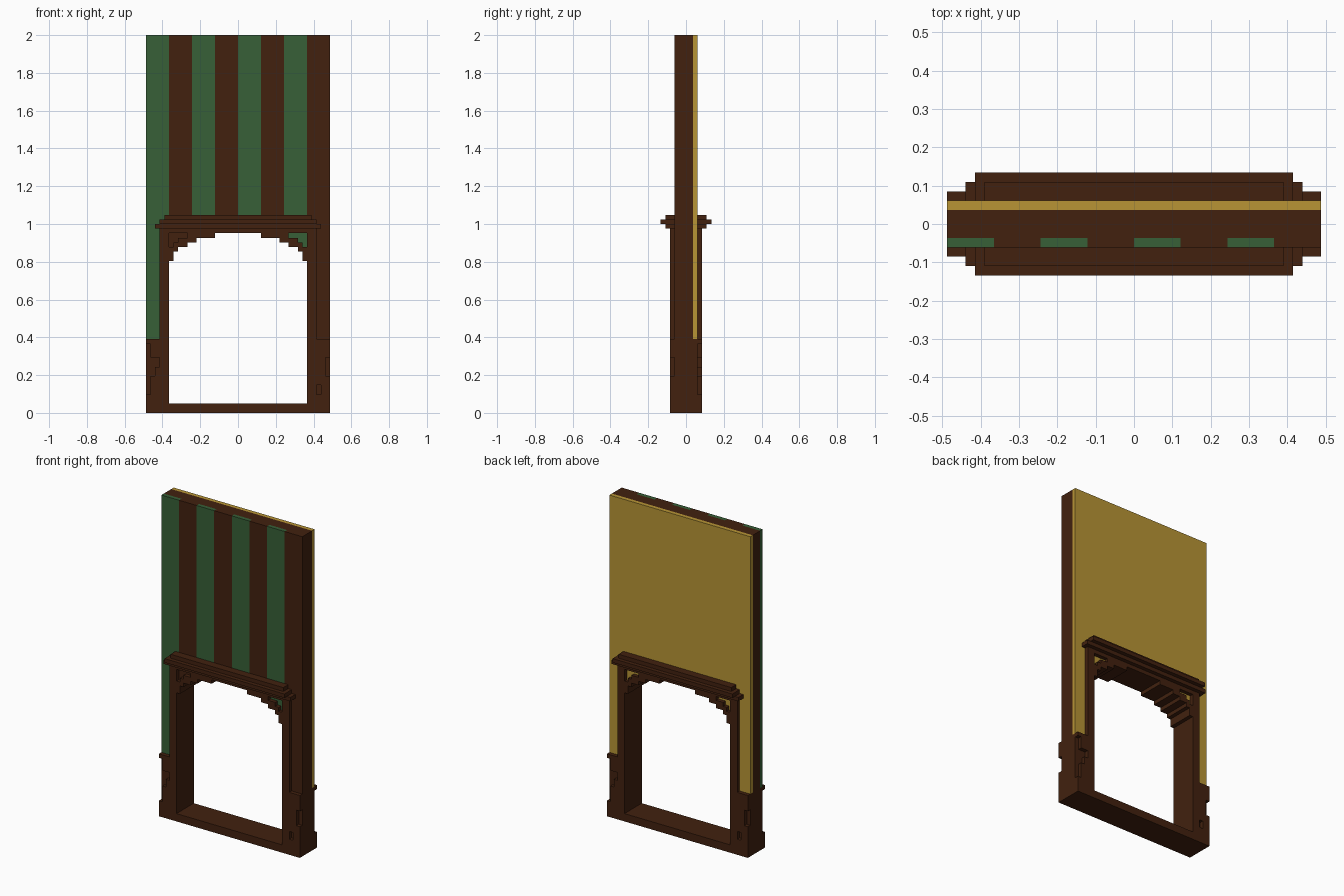
import bpy, bmesh
from mathutils import Vector

cube = bpy.data.objects.get("Cube")
if cube:
    bpy.data.objects.remove(cube, do_unlink=True)

U = 2 / 82  # grid unit: the wall is 82 units high and 40 wide


def material(name, rgb):
    m = bpy.data.materials.new(name)
    m.use_nodes = True
    m.diffuse_color = (*rgb, 1)
    bsdf = m.node_tree.nodes["Principled BSDF"]
    bsdf.inputs["Base Color"].default_value = (*rgb, 1)
    bsdf.inputs["Roughness"].default_value = 0.8
    return m


brown = material("dark_wood", (0.054, 0.0152, 0.0048))
green = material("green_paint", (0.038, 0.115, 0.038))
gold = material("gold_plaster", (0.479, 0.300, 0.036))


def blocks(name, mat, boxes):
    """One object from boxes given as (x0, x1, y0, y1, z0, z1) in grid units."""
    bm = bmesh.new()
    for x0, x1, y0, y1, z0, z1 in boxes:
        x0, x1 = sorted((x0, x1))
        y0, y1 = sorted((y0, y1))
        size = Vector((x1 - x0, y1 - y0, z1 - z0)) * U
        mid = Vector((x0 + x1, y0 + y1, z0 + z1)) * U / 2
        made = bmesh.ops.create_cube(bm, size=1)["verts"]
        for v in made:
            v.co = Vector(a * b for a, b in zip(v.co, size)) + mid
    mesh = bpy.data.meshes.new(name)
    bm.to_mesh(mesh)
    bm.free()
    mesh.materials.append(mat)
    obj = bpy.data.objects.new(name, mesh)
    bpy.context.collection.objects.link(obj)
    return obj


SIDES = ((-1, "right"), (1, "left"))
FRAME = 3.5   # half depth of the door frame
WALL = 2.5    # half depth of the wall
CORE = 1.5    # half depth of the wall core

# Upper wall: core, striped front and plain back
blocks("wall_core", brown, [(-20, 20, -CORE, CORE, 40, 82)])
blocks("wall_back", gold, [(-20, 20, CORE, WALL, 40, 82)])
for colour, mat, first in (("green", green, -20), ("brown", brown, -15)):
    blocks(f"{colour}_stripes", mat,
           [(x, x + 5, -WALL, -CORE, 40, 82) for x in range(first, 20, 10)])

# Narrow wall strips beside the doorway
for s, side in SIDES:
    x0, x1 = 17 * s, 20 * s
    blocks(f"{side}_wall_core", brown, [(x0, x1, -CORE, CORE, 16, 40)])
    blocks(f"{side}_wall_back", gold, [(x0, x1, CORE, WALL, 16, 40)])
    blocks(f"{side}_wall_front", green if s < 0 else brown,
           [(x0, x1, -WALL, -CORE, 16, 40)])

# Door frame: sill, jambs, lintel
blocks("sill", brown, [(-15, 15, -FRAME, FRAME, 0, 2)])
blocks("lintel", brown, [(-17, 17, -FRAME, FRAME, 39, 40)])
for s, side in SIDES:
    blocks(f"{side}_jamb", brown, [(15 * s, 17 * s, -FRAME, FRAME, 0, 39)])

# Stepped brackets under the lintel, with wall showing in their openings
STEPS = [(5, 9, 38, 39), (9, 11, 37, 39), (11, 13, 36, 38),
         (13, 14, 35, 37), (14, 15, 33, 36)]
OPENINGS = [(11, 15, 38, 39), (13, 15, 37, 38), (14, 15, 36, 37)]
for s, side in SIDES:
    def layer(cells, y0, y1):
        return [(a * s, b * s, y0, y1, lo, hi) for a, b, lo, hi in cells]
    blocks(f"{side}_bracket", brown, layer(STEPS, -FRAME, FRAME))
    blocks(f"{side}_spandrel_core", brown, layer(OPENINGS, -CORE, CORE))
    blocks(f"{side}_spandrel_back", gold, layer(OPENINGS, CORE, WALL))
    blocks(f"{side}_spandrel_front", green if s > 0 else brown,
           layer(OPENINGS, -WALL, -CORE))

# Cornice above the lintel
blocks("cornice", brown, [(-18, 18, -4.5, 4.5, 40, 41),
                          (-17, 17, -5.5, 5.5, 41, 42),
                          (-16, 16, -4.5, 4.5, 42, 43)])

# Wall base with worn, chipped facing; patterns repeat on opposite corners
CHIPPED = [(17, 20, 0, 4), (17, 19, 4, 8), (17, 18, 8, 10),
           (17, 19, 12, 15), (17, 20, 15, 16)]
NOTCHED = [(17, 20, 0, 4), (18, 20, 4, 6), (17, 20, 6, 8),
           (17, 19, 8, 12), (17, 20, 12, 16)]
for s, side in SIDES:
    blocks(f"{side}_base", brown, [(17 * s, 20 * s, -WALL, WALL, 0, 16)])
    for f, face in ((-1, "front"), (1, "back")):
        pattern = CHIPPED if s == f else NOTCHED
        blocks(f"{side}_base_{face}_facing", brown,
               [(a * s, b * s, WALL * f, FRAME * f, lo, hi)
                for a, b, lo, hi in pattern])
